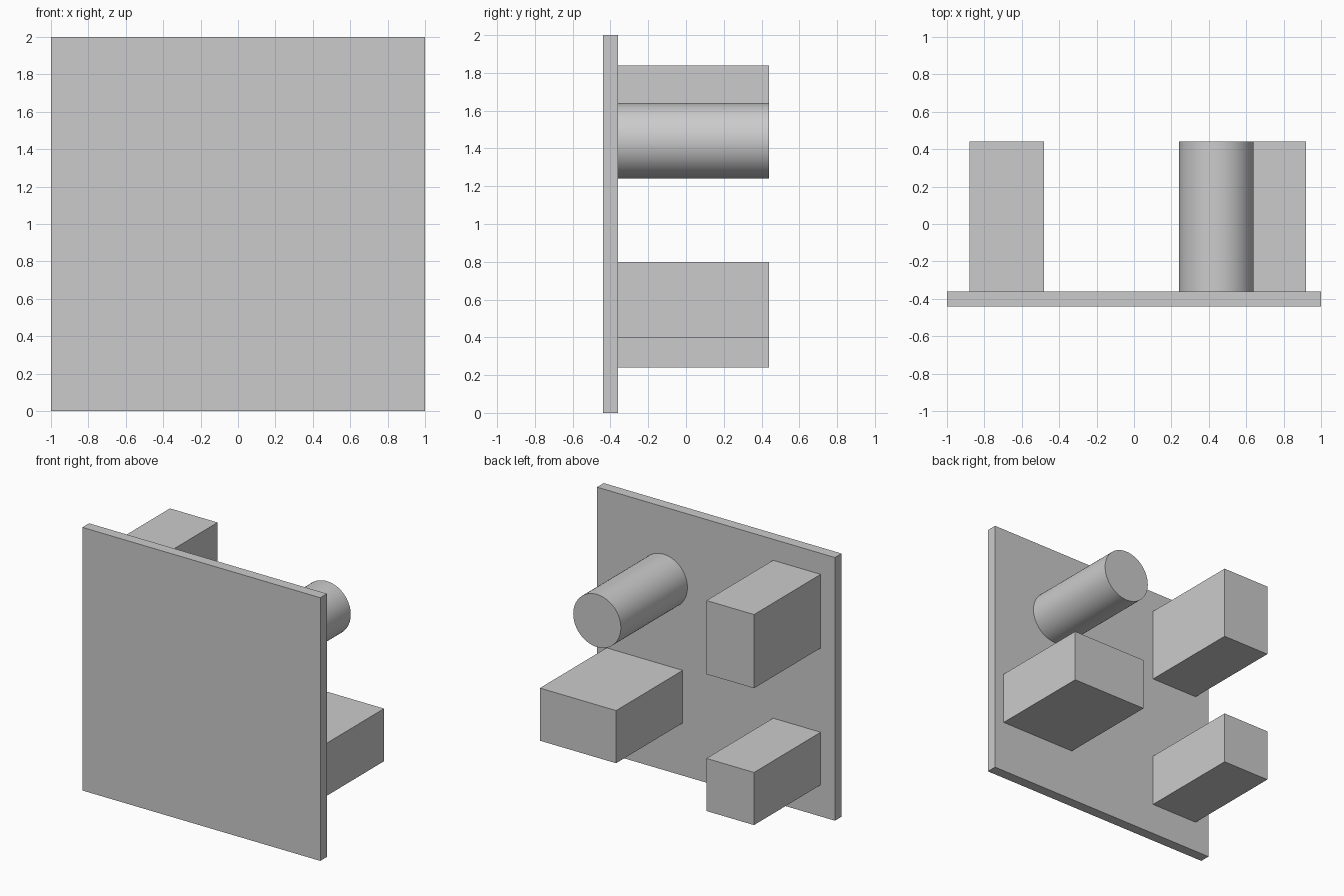
import bpy
import math

cube = bpy.data.objects.get("Cube")
if cube:
    bpy.data.objects.remove(cube, do_unlink=True)

# Single grey for every part
grey = bpy.data.materials.new("plain_grey")
grey.use_nodes = True
colour = (0.6, 0.6, 0.6, 1)
grey.diffuse_color = colour
grey.node_tree.nodes["Principled BSDF"].inputs["Base Color"].default_value = colour

PLATE_FRONT, PLATE_BACK, PEG_END = -0.44, -0.36, 0.44


def finish(name):
    obj = bpy.context.object
    obj.name = name
    obj.data.materials.append(grey)
    return obj


def box(name, x0, x1, z0, z1, y0=PLATE_BACK, y1=PEG_END):
    bpy.ops.mesh.primitive_cube_add(
        size=1, location=((x0 + x1) / 2, (y0 + y1) / 2, (z0 + z1) / 2))
    obj = finish(name)
    obj.scale = (x1 - x0, y1 - y0, z1 - z0)
    bpy.ops.object.transform_apply(location=False, rotation=False, scale=True)
    return obj


# Square front plate
box("front_plate", -1, 1, 0, 2, PLATE_FRONT, PLATE_BACK)

# Rectangular pegs on the back
box("upper_right_peg", -0.88, -0.48, 1.28, 1.84)
box("lower_right_peg", -0.88, -0.48, 0.24, 0.64)
box("lower_left_peg", 0.28, 0.92, 0.4, 0.8)

# Round peg on the back
bpy.ops.mesh.primitive_cylinder_add(
    vertices=64, radius=0.2, depth=PEG_END - PLATE_BACK,
    location=(0.44, (PLATE_BACK + PEG_END) / 2, 1.44),
    rotation=(math.radians(90), 0, 0))
finish("round_peg")
bpy.ops.object.shade_smooth_by_angle(angle=math.radians(30))
